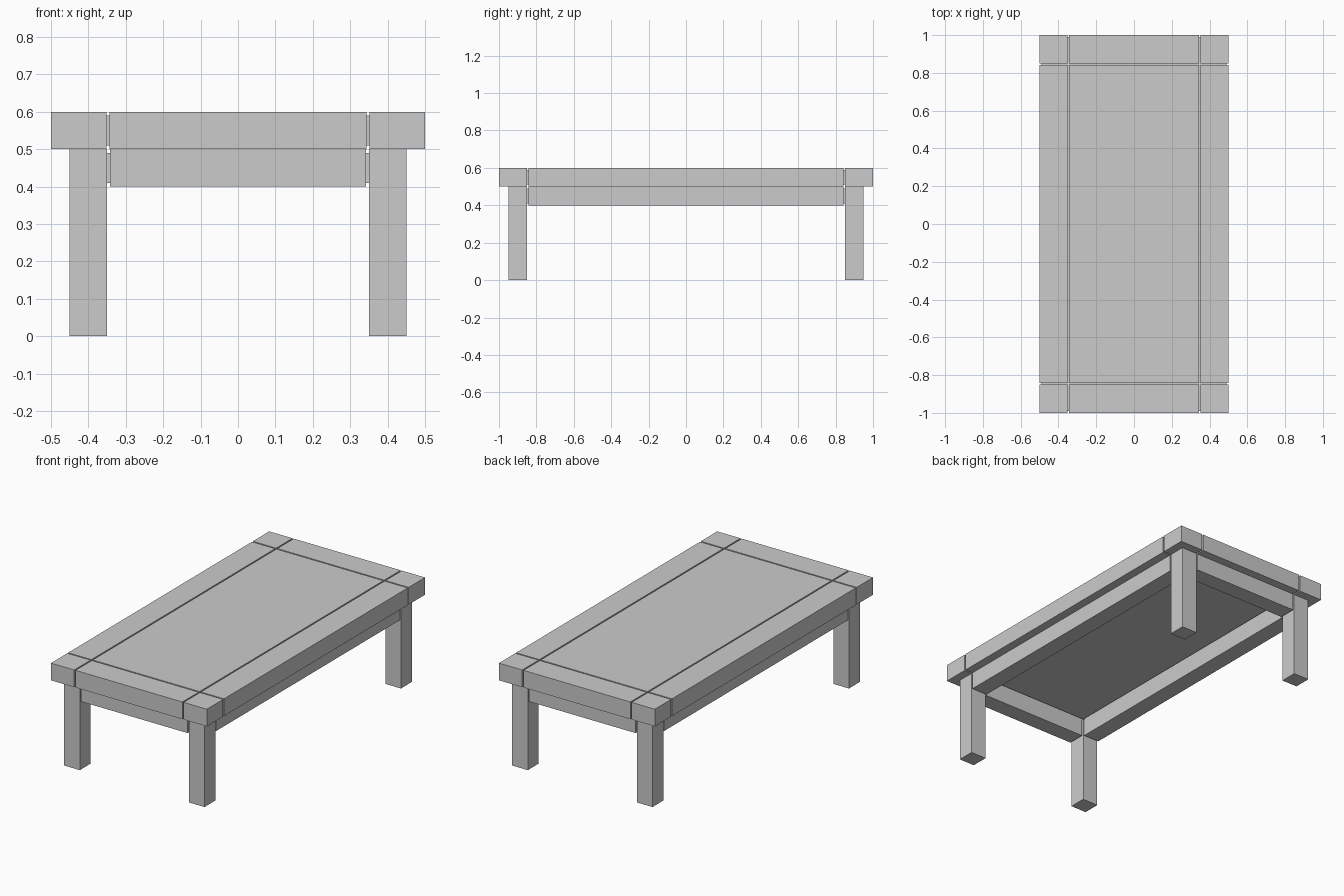
import bpy, bmesh, math
from itertools import product

if "Cube" in bpy.data.objects:
    bpy.data.objects.remove(bpy.data.objects["Cube"])

DEPTH = 0.01   # groove depth
GAP = 0.008    # groove width


def grooved_box(name, lo, hi, grooves):
    """Box with square grooves running round it; grooves = {axis: [(start, end), ...]}."""
    cuts = []
    for a in range(3):
        vals = {lo[a], lo[a] + DEPTH, hi[a] - DEPTH, hi[a]}
        if not grooves:
            vals = {lo[a], hi[a]}
        for s, e in grooves.get(a, []):
            vals |= {s, e}
        cuts.append(sorted(round(v, 4) for v in vals))
    size = [len(c) - 1 for c in cuts]

    def filled(cell):
        if any(not 0 <= cell[a] < size[a] for a in range(3)):
            return False
        mid = [(cuts[a][cell[a]] + cuts[a][cell[a] + 1]) / 2 for a in range(3)]
        for a, spans in grooves.items():
            if any(s < mid[a] < e for s, e in spans):
                for b in range(3):
                    if b != a and min(mid[b] - lo[b], hi[b] - mid[b]) < DEPTH:
                        return False
        return True

    bm = bmesh.new()
    verts = {}

    def vert(idx):
        if idx not in verts:
            verts[idx] = bm.verts.new([cuts[a][idx[a]] for a in range(3)])
        return verts[idx]

    # skin every exposed cell side
    for cell in product(*map(range, size)):
        if not filled(cell):
            continue
        for a, side in product(range(3), (0, 1)):
            nb = list(cell)
            nb[a] += 2 * side - 1
            if filled(nb):
                continue
            b, c = (a + 1) % 3, (a + 2) % 3
            ring = []
            for u, v in ((0, 0), (1, 0), (1, 1), (0, 1)):
                i = list(cell)
                i[a] += side
                i[b] += u
                i[c] += v
                ring.append(vert(tuple(i)))
            bm.faces.new(ring if side else ring[::-1])
    bmesh.ops.dissolve_limit(bm, angle_limit=math.radians(1),
                             verts=bm.verts[:], edges=bm.edges[:])
    mesh = bpy.data.meshes.new(name)
    bm.to_mesh(mesh)
    bm.free()
    obj = bpy.data.objects.new(name, mesh)
    bpy.context.collection.objects.link(obj)
    return obj


def pair(outer):
    return [(-outer, -outer + GAP), (outer - GAP, outer)]


# Tabletop with crossing plank grooves
grooved_box("tabletop", (-0.5, -1, 0.5), (0.5, 1, 0.6),
            {0: pair(0.351), 1: pair(0.85)})

# Legs
for sx, sy in product((-1, 1), (-1, 1)):
    name = ("front" if sy < 0 else "back") + ("_left" if sx < 0 else "_right") + "_leg"
    x, y = 0.4 * sx, 0.9 * sy
    grooved_box(name, (x - 0.05, y - 0.05, 0), (x + 0.05, y + 0.05, 0.5), {})

# Apron rails with a groove where they meet the legs
for s in (-1, 1):
    y, x = 0.9 * s, 0.4 * s
    grooved_box("front_rail" if s < 0 else "back_rail",
                (-0.35, y - 0.05, 0.4), (0.35, y + 0.05, 0.5), {0: pair(0.35)})
    grooved_box("left_rail" if s < 0 else "right_rail",
                (x - 0.05, -0.85, 0.4), (x + 0.05, 0.85, 0.5), {1: pair(0.85)})
